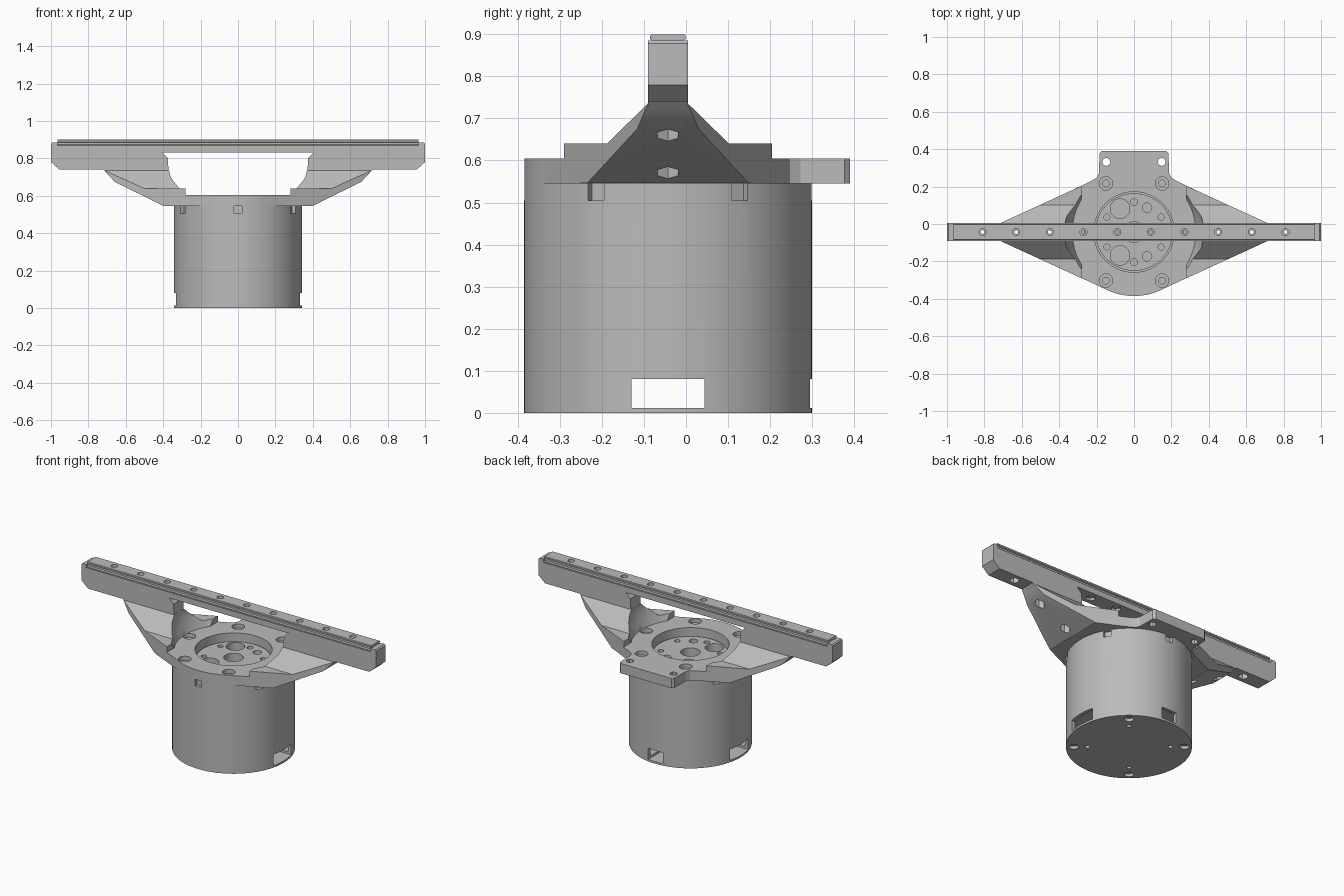
import bpy, bmesh
from math import sin, cos, pi, radians

if "Cube" in bpy.data.objects:
    bpy.data.objects.remove(bpy.data.objects["Cube"])

CY = -0.043      # y of the motor axis; all parts share this origin
HALF = 0.0475    # half width of the rail carrier

grey = bpy.data.materials.new("plain grey")
grey.use_nodes = True
grey.diffuse_color = (0.5, 0.5, 0.5, 1)
grey.node_tree.nodes["Principled BSDF"].inputs["Base Color"].default_value = (0.5, 0.5, 0.5, 1)


def finish(name, bm):
    bmesh.ops.recalc_face_normals(bm, faces=bm.faces)
    mesh = bpy.data.meshes.new(name)
    bm.to_mesh(mesh)
    bm.free()
    mesh.materials.append(grey)
    ob = bpy.data.objects.new(name, mesh)
    ob.location.y = CY
    bpy.context.collection.objects.link(ob)
    return ob


def prism(name, pts, lo, hi, axis="z"):
    """Extrude a closed outline along an axis."""
    place = {"x": lambda a, b: (lo, a, b), "y": lambda a, b: (a, lo, b), "z": lambda a, b: (a, b, lo)}[axis]
    bm = bmesh.new()
    face = bm.faces.new([bm.verts.new(place(a, b)) for a, b in pts])
    new = bmesh.ops.extrude_face_region(bm, geom=[face])["geom"]
    move = [(hi - lo) if axis == k else 0 for k in "xyz"]
    bmesh.ops.translate(bm, vec=move, verts=[v for v in new if isinstance(v, bmesh.types.BMVert)])
    return finish(name, bm)


def circle(r, x=0, y=0, n=24):
    return [(x + r * cos(2 * pi * i / n), y + r * sin(2 * pi * i / n)) for i in range(n)]


def rect(x0, x1, y0, y1):
    return [(x0, y0), (x1, y0), (x1, y1), (x0, y1)]


def mirrored(pts):
    return pts + [(-a, b) for a, b in reversed(pts)]


def lathe(name, profile, n=64):
    """Stack of rings, capped at both ends."""
    bm = bmesh.new()
    rings = [[bm.verts.new((a, b, z)) for a, b in circle(r, n=n)] for r, z in profile]
    for low, high in zip(rings, rings[1:]):
        for i in range(n):
            j = (i + 1) % n
            bm.faces.new((low[i], low[j], high[j], high[i]))
    bm.faces.new(rings[0])
    bm.faces.new(rings[-1])
    return finish(name, bm)


def boolean(target, tool, op="DIFFERENCE"):
    mod = target.modifiers.new("bool", "BOOLEAN")
    mod.operation, mod.object, mod.solver = op, tool, "EXACT"
    bpy.context.view_layer.objects.active = target
    bpy.ops.object.modifier_apply(modifier=mod.name)
    bpy.data.objects.remove(tool)


def bore(target, x, y, r, lo, hi, n=20):
    boolean(target, prism("bore", circle(r, x, y, n), lo, hi))


def polar(r, deg):
    return r * cos(radians(deg)), r * sin(radians(deg))


# Motor housing: stepped drum with a hollow base
motor = lathe("motor_housing", [(0.342, 0), (0.342, 0.545), (0.207, 0.545), (0.207, 0.555)], 96)
boolean(motor, lathe("cavity", [(0.322, 0.025), (0.322, 0.095)]))

# Connector windows on both sides and the back
boolean(motor, prism("side_window", rect(-0.087, 0.087, 0.012, 0.08), -0.5, 0.5, "x"))
boolean(motor, prism("back_window", rect(-0.05, 0.05, 0.012, 0.08), 0.2, 0.5, "y"))

# Small notches under the mounting plate
for k in range(6):
    tool = prism("notch", rect(0.322, 0.4, -0.022, 0.022), 0.505, 0.56)
    tool.rotation_euler.z = radians(30 + 60 * k)
    bpy.context.view_layer.update()
    boolean(motor, tool)

# Output face holes
bore(motor, 0, 0, 0.055, 0.47, 0.6, 32)
for s in (-1, 1):
    bore(motor, 0, s * 0.16, 0.018, 0.5, 0.6)
    bore(motor, 0.07, s * 0.13, 0.025, 0.47, 0.6)
    bore(motor, -0.075, s * 0.125, 0.052, 0.47, 0.6, 32)
    for t in (-1, 1):
        bore(motor, t * 0.145, s * 0.08, 0.016, 0.5, 0.6)

# Base screw holes
for k in range(4):
    bore(motor, *polar(0.3, 50 + 90 * k), 0.026, -0.1, 0.018)
    bore(motor, *polar(0.225, 50 + 90 * k), 0.013, -0.1, 0.015)

# Mounting plate with rounded front and square back tab
outline = [polar(0.342, a) for a in range(-86, -59, 4)]
outline += [(0.4, -0.19), (0.4, 0.19), (0.225, 0.275), (0.2, 0.29), (0.187, 0.315),
            (0.185, 0.42), (0.173, 0.433)]
bracket = prism("mounting_bracket", mirrored(outline), 0.545, 0.605)
boolean(bracket, prism("opening", circle(0.215, n=64), 0.5, 0.65))

# Gussets: ridge section trimmed by plan taper, sloped underside and inner flare
inner = [(0.33, 0.605), (0.345, 0.64), (0.37, 0.7), (0.375, 0.8), (0.405, 0.83)]
ridge = [(0.3, 0.545), (0.3, 0.64), (0.145, 0.64), (0.048, 0.735)]
gusset = prism("gusset", mirrored(ridge), 0.28, 0.75, "x")
taper = [(0.28, -0.247), (0.71, -0.05), (0.71, 0.05), (0.28, 0.247)]
boolean(gusset, prism("taper", taper, 0.5, 0.8), "INTERSECT")
slope = [(0.2, 0.546), (0.4, 0.546), (0.66, 0.675), (0.72, 0.74), (0.72, 0.8), (0.2, 0.8)]
boolean(gusset, prism("slope", slope, -0.5, 0.5, "y"), "INTERSECT")
boolean(gusset, lathe("flare", [(0.33, 0.604)] + inner[1:]))
mod = gusset.modifiers.new("mirror", "MIRROR")
bpy.context.view_layer.objects.active = gusset
bpy.ops.object.modifier_apply(modifier=mod.name)
boolean(bracket, gusset, "UNION")

# Rail carrier: long beam, end stops and the two arms as one side profile
side = [(0.965, 0.865), (0.965, 0.885), (0.993, 0.885), (1, 0.878), (1, 0.78), (0.955, 0.74),
        (0.72, 0.74), (0.66, 0.677), (0.4, 0.548), (0.335, 0.548)] + inner
boolean(bracket, prism("carrier", mirrored(side), -HALF, HALF, "y"), "UNION")

# Countersunk plate screws and tab holes
for k in range(6):
    x, y = polar(0.3, 60 * k)
    bore(bracket, x, y, 0.036, 0.58, 0.62)
    bore(bracket, x, y, 0.018, 0.5, 0.6)
for s in (-1, 1):
    bore(bracket, s * 0.148, 0.375, 0.022, 0.5, 0.65, 8)

# Guide rail with grooved sides
section = [(0.042, 0.864), (0.042, 0.87), (0.034, 0.874), (0.034, 0.884), (0.042, 0.888),
           (0.042, 0.897), (0.039, 0.9)]
rail = prism("guide_rail", mirrored(section), -0.964, 0.964, "x")

# Rail bolts: counterbores above, hexagonal nut pockets below
pocket_top = {0.09: 0.845, 0.27: 0.845, 0.45: 0.64, 0.63: 0.7, 0.81: 0.78}
for x, top in pocket_top.items():
    for s in (-1, 1):
        bore(rail, s * x, 0, 0.019, 0.878, 0.95)
        bore(rail, s * x, 0, 0.010, 0.85, 0.89)
        bore(bracket, s * x, 0, 0.010, 0.62, 0.9, 12)
        bore(bracket, s * x, 0, 0.028, 0.75 if x < 0.4 else 0.5, top, 6)

# Crisp edges with smooth curved walls
for ob in (motor, bracket, rail):
    bpy.ops.object.select_all(action="DESELECT")
    ob.select_set(True)
    bpy.context.view_layer.objects.active = ob
    bpy.ops.object.shade_smooth_by_angle(angle=radians(25))
